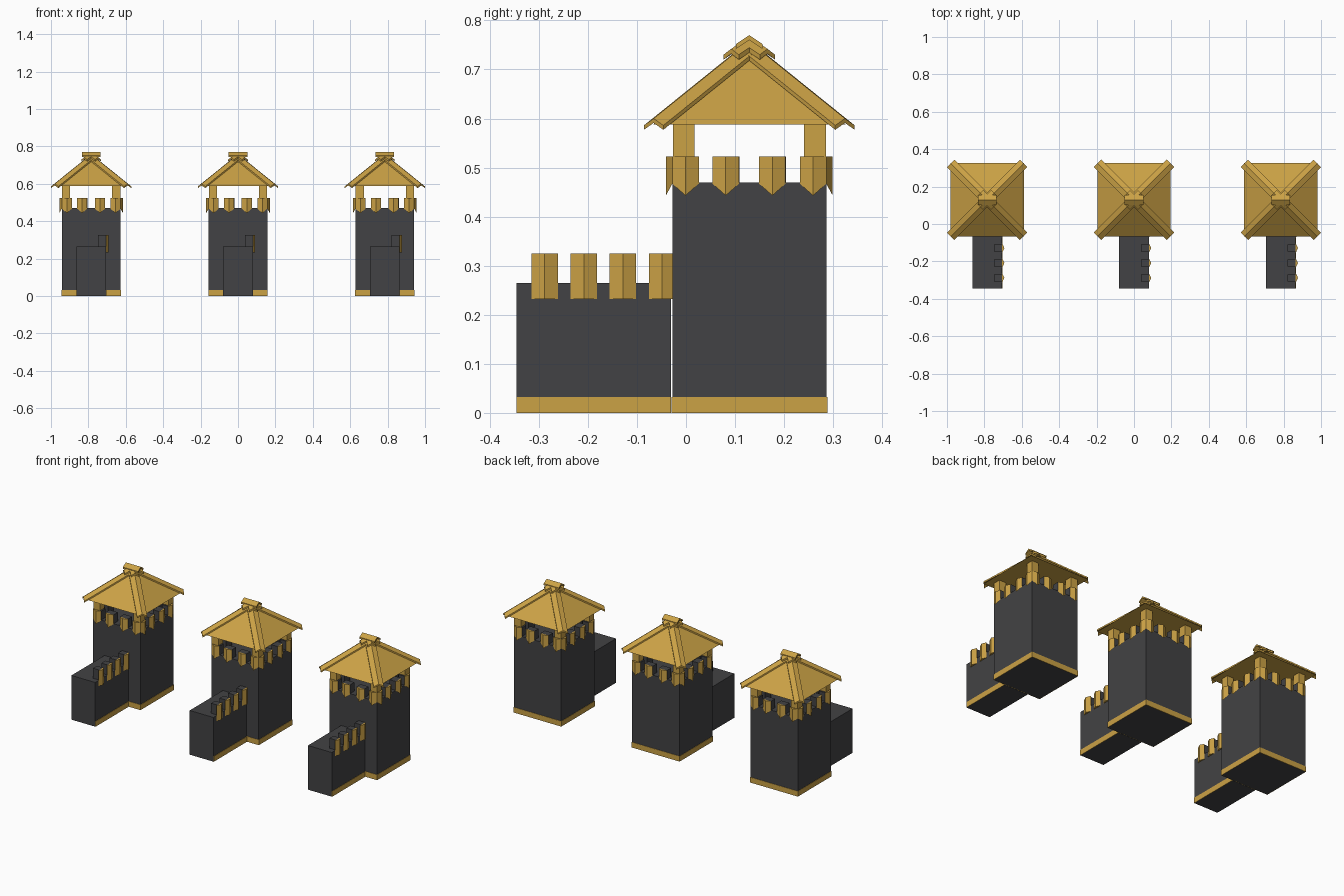
import bpy, bmesh, math
from mathutils import Vector, Matrix

if "Cube" in bpy.data.objects:
    bpy.data.objects.remove(bpy.data.objects["Cube"])

SPACING = 0.785
CY = 0.129      # tower centre in y
H = 0.157       # tower half width


def material(name, col):
    m = bpy.data.materials.new(name)
    m.diffuse_color = col
    m.use_nodes = True
    m.node_tree.nodes["Principled BSDF"].inputs["Base Color"].default_value = m.diffuse_color
    return m


gold = material("gold", (0.60, 0.36, 0.06, 1))
stone = material("dark_stone", (0.055, 0.055, 0.058, 1))


def box(bm, lo, hi):
    lo, hi = Vector(lo), Vector(hi)
    size = hi - lo
    mat = Matrix.Translation((lo + hi) / 2) @ Matrix.Diagonal((*size, 1))
    bmesh.ops.create_cube(bm, size=1, matrix=mat)


def loft(bm, a, b):
    """Closed solid between two matching outlines."""
    va = [bm.verts.new(p) for p in a]
    vb = [bm.verts.new(p) for p in b]
    n = len(va)
    bm.faces.new(va[::-1])
    bm.faces.new(vb)
    for i in range(n):
        j = (i + 1) % n
        bm.faces.new((va[i], va[j], vb[j], vb[i]))


def place(name, bm, mat):
    """Repeat one finished part on all three towers."""
    bmesh.ops.recalc_face_normals(bm, faces=bm.faces)
    me = bpy.data.meshes.new(name)
    bm.to_mesh(me)
    bm.free()
    me.materials.append(mat)
    for side, k in (("left", -1), ("middle", 0), ("right", 1)):
        ob = bpy.data.objects.new(f"{name}_{side}", me)
        ob.location.x = k * SPACING
        bpy.context.collection.objects.link(ob)


def spin4(bm):
    """Repeat the geometry on four sides, then move to the tower centre."""
    geom = bm.verts[:] + bm.edges[:] + bm.faces[:]
    for k in range(1, 4):
        new = bmesh.ops.duplicate(bm, geom=geom)["geom"]
        verts = [v for v in new if isinstance(v, bmesh.types.BMVert)]
        bmesh.ops.rotate(bm, verts=verts, cent=(0, 0, 0),
                         matrix=Matrix.Rotation(k * math.pi / 2, 3, 'Z'))
    bmesh.ops.translate(bm, verts=bm.verts, vec=(0, CY, 0))


def wedge(bm, x, y, w, out, z_side, z_ridge, top):
    """Pointed merlon facing on a +x wall."""
    plan = [(x, y - w, z_side), (x + out, y, z_ridge), (x, y + w, z_side)]
    loft(bm, plan, [(px, py, top) for px, py, _ in plan])


# Tower body
bm = bmesh.new()
box(bm, (-H, CY - H, 0), (H, CY + H, 0.47))
place("tower_body", bm, stone)

# Tower base trim
bm = bmesh.new()
box(bm, (H - 0.001, -H - 0.002, 0), (H + 0.002, H + 0.002, 0.032))
spin4(bm)
place("tower_base_trim", bm, gold)

# Tower battlements: stone blocks with pointed gold facings
MERLONS = (-0.130, -0.048, 0.047, 0.130)
bm = bmesh.new()
for y in MERLONS:
    box(bm, (H - 0.04, y - 0.027, 0.465), (H, y + 0.027, 0.523))
spin4(bm)
place("tower_merlon_blocks", bm, stone)
bm = bmesh.new()
for y in MERLONS:
    wedge(bm, H, y, 0.027, 0.013, 0.467, 0.443, 0.523)
spin4(bm)
place("tower_merlon_facings", bm, gold)

# Corner posts carrying the roof
bm = bmesh.new()
box(bm, (H - 0.045, H - 0.045, 0.47), (H - 0.001, H - 0.001, 0.59))
spin4(bm)
place("roof_posts", bm, gold)

# Roof pyramid
bm = bmesh.new()
bmesh.ops.create_cone(bm, cap_ends=True, segments=4, radius1=0.196 * math.sqrt(2),
                      radius2=0, depth=0.157,
                      matrix=Matrix.Translation((0, CY, 0.588 + 0.157 / 2))
                      @ Matrix.Rotation(math.pi / 4, 4, 'Z'))
place("roof", bm, gold)


# Hip caps: inverted V strips down each roof corner
def hip_section(r, z, w, drop, t):
    prof = [(-w, -drop), (0, 0), (w, -drop), (w, -drop - t), (0, -t), (-w, -drop - t)]
    s = math.sqrt(0.5)
    return [(r - u * s, r + u * s, z + h) for u, h in prof]


bm = bmesh.new()
loft(bm, hip_section(0, 0.757, 0.028, 0.014, 0.009),
     hip_section(0.195, 0.600, 0.028, 0.014, 0.009))
spin4(bm)
place("roof_hip_caps", bm, gold)

# Short upper hip caps around the peak
bm = bmesh.new()
loft(bm, hip_section(0, 0.767, 0.022, 0.012, 0.01),
     hip_section(0.037, 0.742, 0.022, 0.012, 0.01))
spin4(bm)
place("roof_peak_caps", bm, gold)

# Small gabled ridge cap
bm = bmesh.new()
gable = [(-0.027, 0.752), (0, 0.77), (0.027, 0.752), (0.027, 0.742), (0, 0.76), (-0.027, 0.742)]
loft(bm, [(-0.05, CY + y, z) for y, z in gable], [(0.05, CY + y, z) for y, z in gable])
place("roof_ridge_cap", bm, gold)

# Low wall in front of the tower
W0, W1, WX = -0.345, -0.031, 0.079
bm = bmesh.new()
box(bm, (-WX, W0, 0), (WX, W1, 0.265))
place("low_wall", bm, stone)

# Wall trim on the right side
bm = bmesh.new()
box(bm, (WX - 0.001, W0, 0), (WX + 0.002, W1, 0.032))
place("low_wall_trim", bm, gold)

# Wall battlements on the right edge
bm, facing = bmesh.new(), bmesh.new()
for i in range(4):
    y = -0.288 + i * 0.0797
    box(bm, (WX - 0.042, y - 0.019, 0.26), (WX, y + 0.019, 0.325))
    wedge(facing, WX, y, 0.027, 0.013, 0.232, 0.232, 0.325)
place("low_wall_merlon_blocks", bm, stone)
place("low_wall_merlon_facings", facing, gold)
